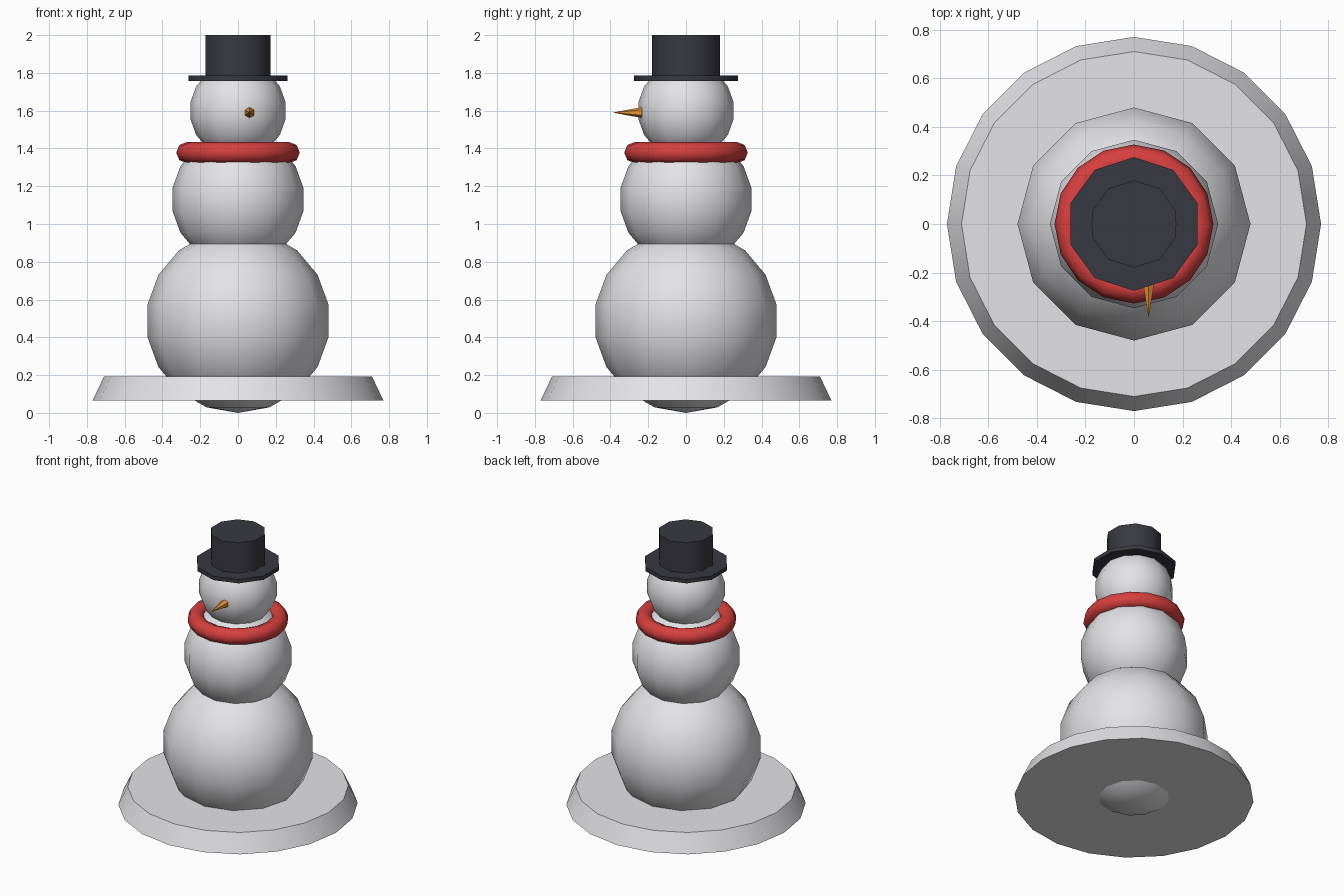
import bpy
import math

cube = bpy.data.objects.get("Cube")
if cube:
    bpy.data.objects.remove(cube, do_unlink=True)


def material(name, rgb):
    mat = bpy.data.materials.new(name)
    mat.use_nodes = True
    colour = (*rgb, 1.0)
    mat.diffuse_color = colour
    mat.node_tree.nodes["Principled BSDF"].inputs["Base Color"].default_value = colour
    return mat


snow = material("snow white", (0.78, 0.78, 0.81))
charcoal = material("charcoal", (0.04, 0.04, 0.055))
red = material("scarf red", (0.68, 0.05, 0.05))
orange = material("carrot orange", (0.85, 0.32, 0.04))


def finish(name, mat, angle=50):
    obj = bpy.context.object
    obj.name = name
    obj.data.materials.append(mat)
    if angle:
        bpy.ops.object.shade_smooth_by_angle(angle=math.radians(angle))


def ball(name, radius, z):
    # Odd ring count leaves an upright band round the middle
    bpy.ops.mesh.primitive_uv_sphere_add(segments=12, ring_count=9, radius=radius,
                                         location=(0, 0, z))
    finish(name, snow)


def drum(name, mat, sides, bottom_radius, top_radius, z_low, z_high):
    bpy.ops.mesh.primitive_cone_add(vertices=sides, radius1=bottom_radius,
                                    radius2=top_radius, depth=z_high - z_low,
                                    location=(0, 0, (z_low + z_high) / 2))
    finish(name, mat)


# Snowy ground and the three stacked balls
drum("snow_base", snow, 20, 0.77, 0.71, 0.065, 0.192)
ball("lower_body", 0.487, 0.487)
ball("upper_body", 0.352, 1.13)
ball("head", 0.256, 1.6)

# Scarf ring around the neck
bpy.ops.mesh.primitive_torus_add(major_segments=16, minor_segments=8,
                                 major_radius=0.271, minor_radius=0.056,
                                 location=(0, 0, 1.378))
finish("scarf", red)

# Top hat
drum("hat_brim", charcoal, 10, 0.275, 0.275, 1.757, 1.785)
drum("hat_crown", charcoal, 10, 0.18, 0.18, 1.785, 2.0)

# Carrot nose, pointing forward and set a little to the left
bpy.ops.mesh.primitive_cone_add(vertices=6, radius1=0.029, radius2=0, depth=0.156,
                                location=(0.06, -0.31, 1.59),
                                rotation=(math.radians(90), 0, 0))
finish("nose", orange, None)
